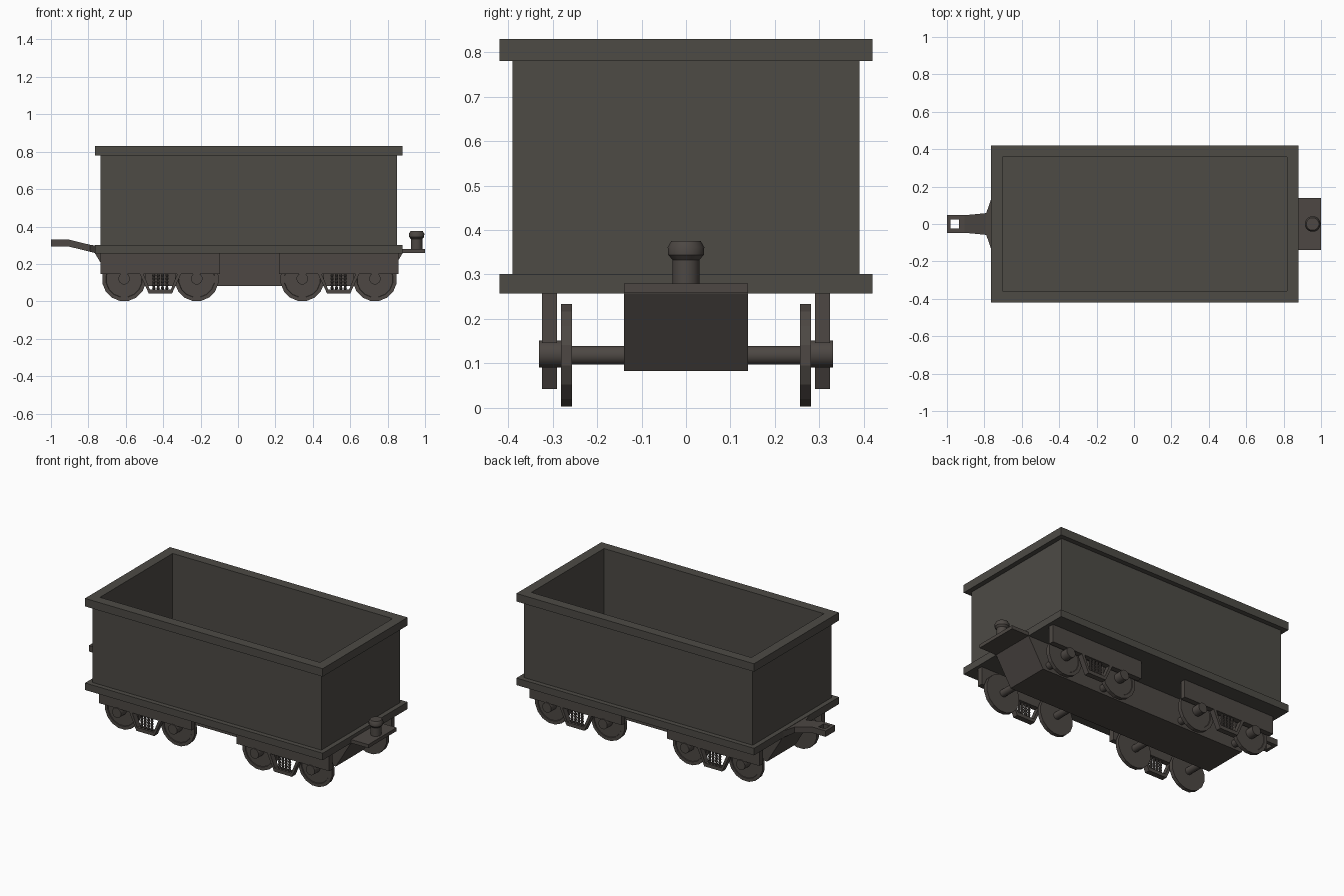
import bpy, bmesh, math
from mathutils import Matrix, Vector

if "Cube" in bpy.data.objects:
    bpy.data.objects.remove(bpy.data.objects["Cube"])


def material(name, rgb):
    m = bpy.data.materials.new(name)
    m.diffuse_color = (*rgb, 1)
    m.use_nodes = True
    m.node_tree.nodes["Principled BSDF"].inputs["Base Color"].default_value = m.diffuse_color
    return m


BODY = material("dark grey paint", (0.074, 0.069, 0.060))
UNDER = material("warm dark iron", (0.074, 0.064, 0.057))


def finish(bm, name, mat, smooth=False):
    bmesh.ops.recalc_face_normals(bm, faces=bm.faces)
    me = bpy.data.meshes.new(name)
    bm.to_mesh(me)
    bm.free()
    me.materials.append(mat)
    ob = bpy.data.objects.new(name, me)
    bpy.context.collection.objects.link(ob)
    if smooth:
        bpy.ops.object.select_all(action='DESELECT')
        ob.select_set(True)
        bpy.context.view_layer.objects.active = ob
        bpy.ops.object.shade_smooth_by_angle(angle=math.radians(35))
    return ob


def loft(name, rings, mat, smooth=False):
    """Skin a list of equal-length point rings and cap both ends."""
    bm = bmesh.new()
    vs = [[bm.verts.new(p) for p in r] for r in rings]
    n = len(rings[0])
    for a, b in zip(vs, vs[1:]):
        for i in range(n):
            j = (i + 1) % n
            bm.faces.new((a[i], a[j], b[j], b[i]))
    bm.faces.new(vs[0])
    bm.faces.new(vs[-1])
    return finish(bm, name, mat, smooth)


def rect(x0, x1, w, z):
    return [(x0, -w, z), (x1, -w, z), (x1, w, z), (x0, w, z)]


def box(name, x0, x1, y0, y1, z0, z1, mat):
    return prism(name, [(x0, z0), (x1, z0), (x1, z1), (x0, z1)], y0, y1, mat)


def prism(name, pts, y0, y1, mat):
    return loft(name, [[(x, y, z) for x, z in pts] for y in (y0, y1)], mat)


def lathe(name, origin, axis, profile, n, mat, smooth=False):
    """Turn (radius, height) pairs around an axis ('y' or 'z')."""
    rot = Matrix.Rotation(-math.pi / 2, 3, 'X') if axis == 'y' else Matrix.Identity(3)
    rings = []
    for r, h in profile:
        rings.append([Vector(origin) + rot @ Vector((
            r * math.cos(2 * math.pi * (i + .5) / n),
            r * math.sin(2 * math.pi * (i + .5) / n), h)) for i in range(n)])
    return loft(name, rings, mat, smooth)


# Open tub with overhanging rim
tub = [(0, .30), (0, .78), (.03, .78), (.03, .83), (-.031, .83), (-.033, .31)]
loft("tub", [rect(-.735 - o, .85 + o, .39 + o, z) for o, z in tub], BODY)

# Floor plate under the tub
box("floor_plate", -.765, .88, -.42, .42, .257, .301, BODY)

# Central sill with sloping ends
prism("centre_sill", [(-.765, .257), (-.66, .083), (.775, .083), (.88, .257)],
      -.14, .14, UNDER)

# Coupling shelf and its pin
box("coupling_shelf", .86, 1.0, -.14, .14, .258, .28, UNDER)
lathe("coupling_pin", (.955, 0, .278), 'z',
      [(.031, 0), (.031, .055), (.041, .066), (.042, .083), (.034, .097)],
      16, UNDER, True)

# Drawbar with square eye
stations = [(-1.0, .047, .293, .33), (-.905, .047, .293, .33),
            (-.79, .058, .265, .302), (-.76, .145, .257, .298)]
bar = loft("drawbar", [[(x, -w, a), (x, w, a), (x, w, b), (x, -w, b)]
                       for x, w, a, b in stations], UNDER)
cutter = box("drawbar_eye_cutter", -.98, -.935, -.024, .024, .2, .4, UNDER)
cutter.hide_render = True
cutter.hide_viewport = True
cutter.display_type = 'WIRE'
mod = bar.modifiers.new("eye", 'BOOLEAN')
mod.operation = 'DIFFERENCE'
mod.solver = 'EXACT'
mod.object = cutter

# Bogies
for end, cx in (("rear", -.415), ("front", .538)):
    for k, ax in enumerate((cx - .194, cx + .194)):
        tag = f"{end}_{k}"
        lathe("axle_" + tag, (ax, 0, .118), 'y', [(.022, -.3), (.022, .3)],
              12, UNDER, True)
    for side, s in (("left", 1), ("right", -1)):
        tag = f"{end}_{side}"
        y0, y1 = s * .29, s * .324
        # Side beam
        box("bogie_beam_" + tag, cx - .32, cx + .32, y0, y1, .146, .258, UNDER)
        # Spring cradle: two slanted struts, bottom bar and recessed back
        for m in (-1, 1):
            prism("cradle_strut_" + tag,
                  [(cx + m * .112, .15), (cx + m * .092, .15),
                   (cx + m * .047, .042), (cx + m * .062, .042)], y0, y1, UNDER)
        box("cradle_bar_" + tag, cx - .056, cx + .056, y0, y1, .042, .064, UNDER)
        # Coil springs
        for i in range(4):
            coil = [(.010 if j % 2 else .006, j * .0085) for j in range(11)]
            lathe("spring_" + tag, (cx - .035 + i * .0233, s * .308, .062), 'z',
                  coil, 8, UNDER)
        for k, ax in enumerate((cx - .194, cx + .194)):
            # Wheel with a stepped rim
            prof = [(.118, .257), (.118, .281), (.098, .281), (.096, .277), (.03, .277)]
            lathe(f"wheel_{tag}_{k}", (ax, 0, .118), 'y',
                  [(r, s * h) for r, h in prof], 16, UNDER)
            # Axle box
            lathe(f"axle_box_{tag}_{k}", (ax, 0, .121), 'y',
                  [(.031, s * .275), (.031, s * .331)], 12, UNDER, True)
